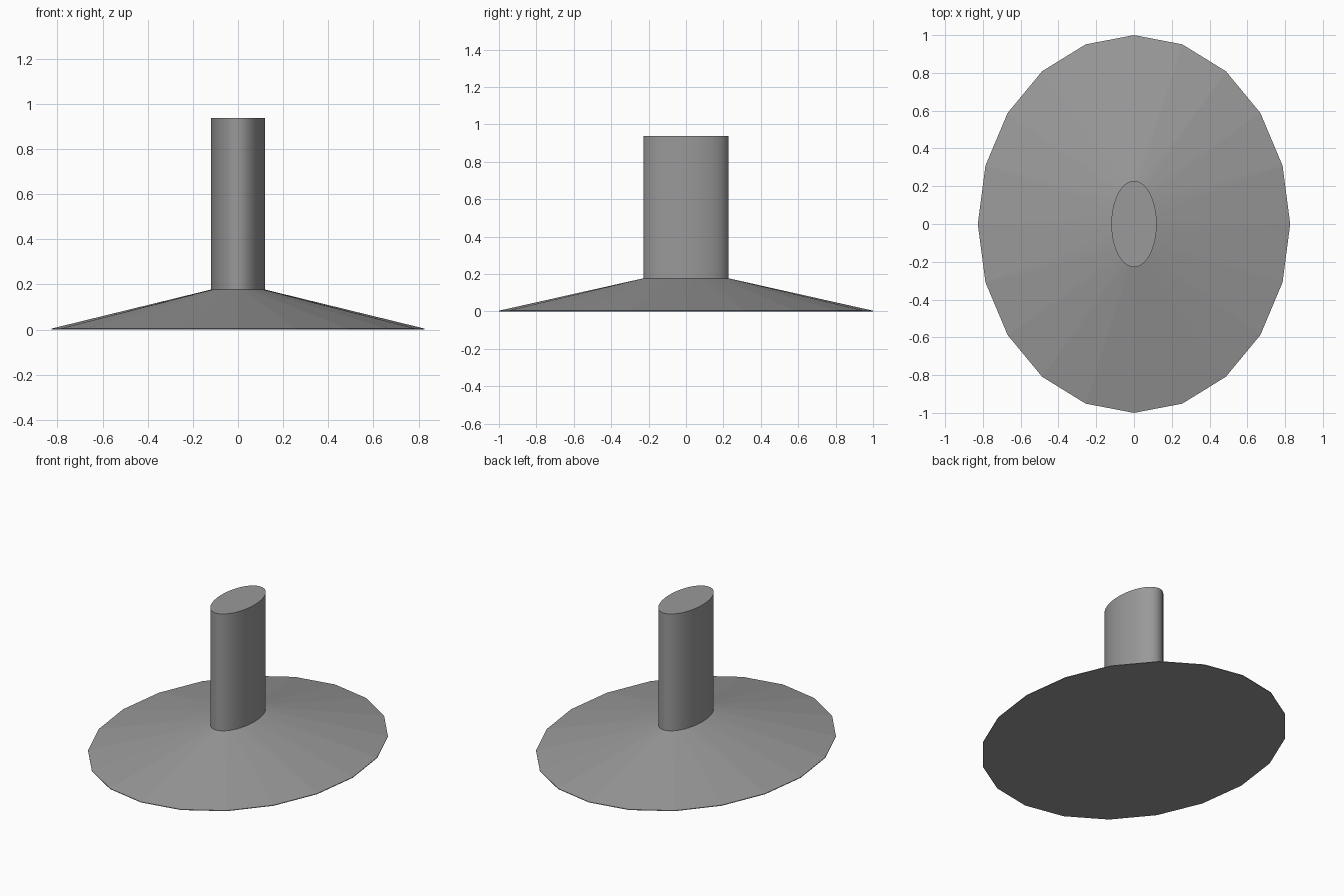
import bpy
import bmesh
from math import cos, sin, tau, radians

cube = bpy.data.objects.get("Cube")
if cube:
    bpy.data.objects.remove(cube, do_unlink=True)

BASE_X, BASE_Y, BASE_SIDES = 0.827, 1.0, 20
POST_X, POST_Y, POST_SIDES = 0.12, 0.228, 80
RIM, SHOULDER, TOP = 0.004, 0.177, 0.938

grey = bpy.data.materials.new("plain grey")
grey.use_nodes = True
colour = (0.32, 0.32, 0.32, 1)
grey.diffuse_color = colour
grey.node_tree.nodes["Principled BSDF"].inputs["Base Color"].default_value = colour


def ring(bm, rx, ry, z, sides):
    return [bm.verts.new((rx * cos(tau * i / sides), ry * sin(tau * i / sides), z))
            for i in range(sides)]


def hull_object(name, rings):
    """Convex solid wrapped around a stack of elliptical rings."""
    bm = bmesh.new()
    for r in rings:
        ring(bm, *r)
    bmesh.ops.convex_hull(bm, input=bm.verts[:])
    bmesh.ops.dissolve_limit(bm, angle_limit=radians(0.05),
                             verts=bm.verts[:], edges=bm.edges[:])
    bmesh.ops.recalc_face_normals(bm, faces=bm.faces[:])
    mesh = bpy.data.meshes.new(name)
    bm.to_mesh(mesh)
    bm.free()
    mesh.materials.append(grey)
    obj = bpy.data.objects.new(name, mesh)
    bpy.context.collection.objects.link(obj)
    return obj


# Sloping faceted foot, blending from a 20-sided rim to the oval post
hull_object("sloped_base", [
    (BASE_X, BASE_Y, 0, BASE_SIDES),
    (BASE_X, BASE_Y, RIM, BASE_SIDES),
    (POST_X, POST_Y, SHOULDER, POST_SIDES),
])

# Upright oval post
post = hull_object("oval_post", [
    (POST_X, POST_Y, SHOULDER - 0.01, POST_SIDES),
    (POST_X, POST_Y, TOP, POST_SIDES),
])
bpy.ops.object.select_all(action='DESELECT')
post.select_set(True)
bpy.context.view_layer.objects.active = post
bpy.ops.object.shade_smooth_by_angle(angle=radians(30))
